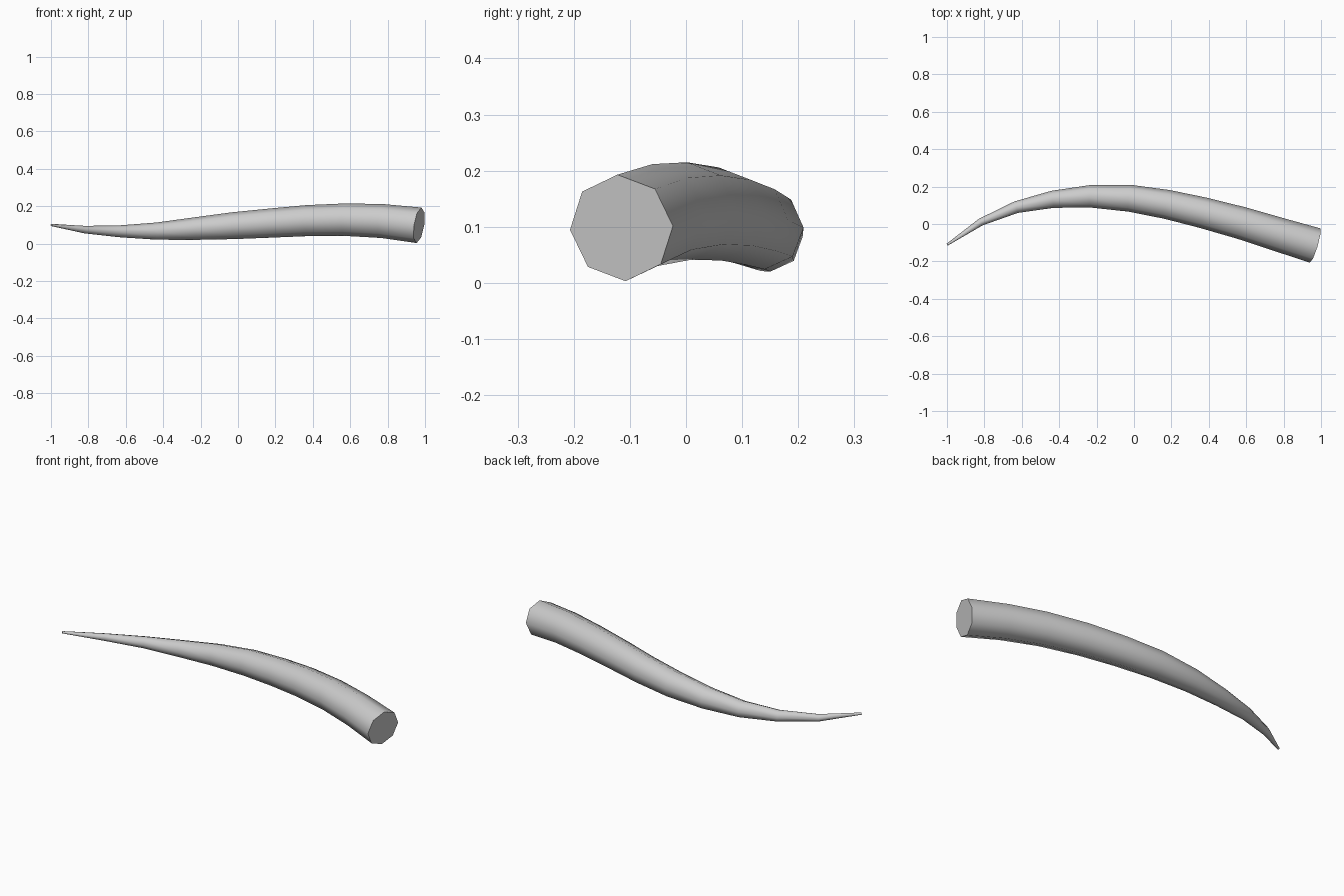
import bpy, bmesh
from math import cos, sin, pi, radians
from mathutils import Vector

if "Cube" in bpy.data.objects:
    bpy.data.objects.remove(bpy.data.objects["Cube"])

# Centre line and radius of each ring, tip to base
RINGS = [
    (-0.998, -0.110, 0.100, 0.006), (-0.82, 0.010, 0.075, 0.020),
    (-0.63, 0.090, 0.066, 0.032), (-0.435, 0.132, 0.067, 0.046),
    (-0.235, 0.148, 0.080, 0.060), (-0.025, 0.138, 0.096, 0.072),
    (0.175, 0.105, 0.110, 0.078), (0.37, 0.060, 0.123, 0.083),
    (0.575, 0.005, 0.128, 0.087), (0.77, -0.055, 0.121, 0.091),
    (0.968, -0.115, 0.098, 0.096),
]
SIDES = 8
pts = [Vector(r[:3]) for r in RINGS]
n = len(pts)


def tangent(i):
    if i == 0:
        t = 1.5 * (pts[1] - pts[0]) - 0.5 * (pts[2] - pts[1])
    elif i == n - 1:
        t = 1.5 * (pts[-1] - pts[-2]) - 0.5 * (pts[-2] - pts[-3])
    else:
        t = pts[i + 1] - pts[i - 1]
    return t.normalized()


# Horn: tapered eight-sided sweep with capped ends
bm = bmesh.new()
loops = []
for i, (p, r) in enumerate(zip(pts, RINGS)):
    t = tangent(i)
    u = Vector((0, 0, 1)).cross(t).normalized()
    v = t.cross(u)
    angles = [2 * pi * k / SIDES + radians(2) for k in range(SIDES)]
    loops.append([bm.verts.new(p + r[3] * (u * cos(a) + v * sin(a))) for a in angles])
for a, b in zip(loops, loops[1:]):
    for k in range(SIDES):
        j = (k + 1) % SIDES
        bm.faces.new((a[k], a[j], b[j], b[k]))
bm.faces.new(loops[0])
bm.faces.new(loops[-1])
bmesh.ops.recalc_face_normals(bm, faces=bm.faces)

mesh = bpy.data.meshes.new("horn")
bm.to_mesh(mesh)
bm.free()
horn = bpy.data.objects.new("horn", mesh)
bpy.context.collection.objects.link(horn)

# Smooth sides, crisp end caps
bpy.context.view_layer.objects.active = horn
horn.select_set(True)
bpy.ops.object.shade_smooth_by_angle(angle=radians(60))
